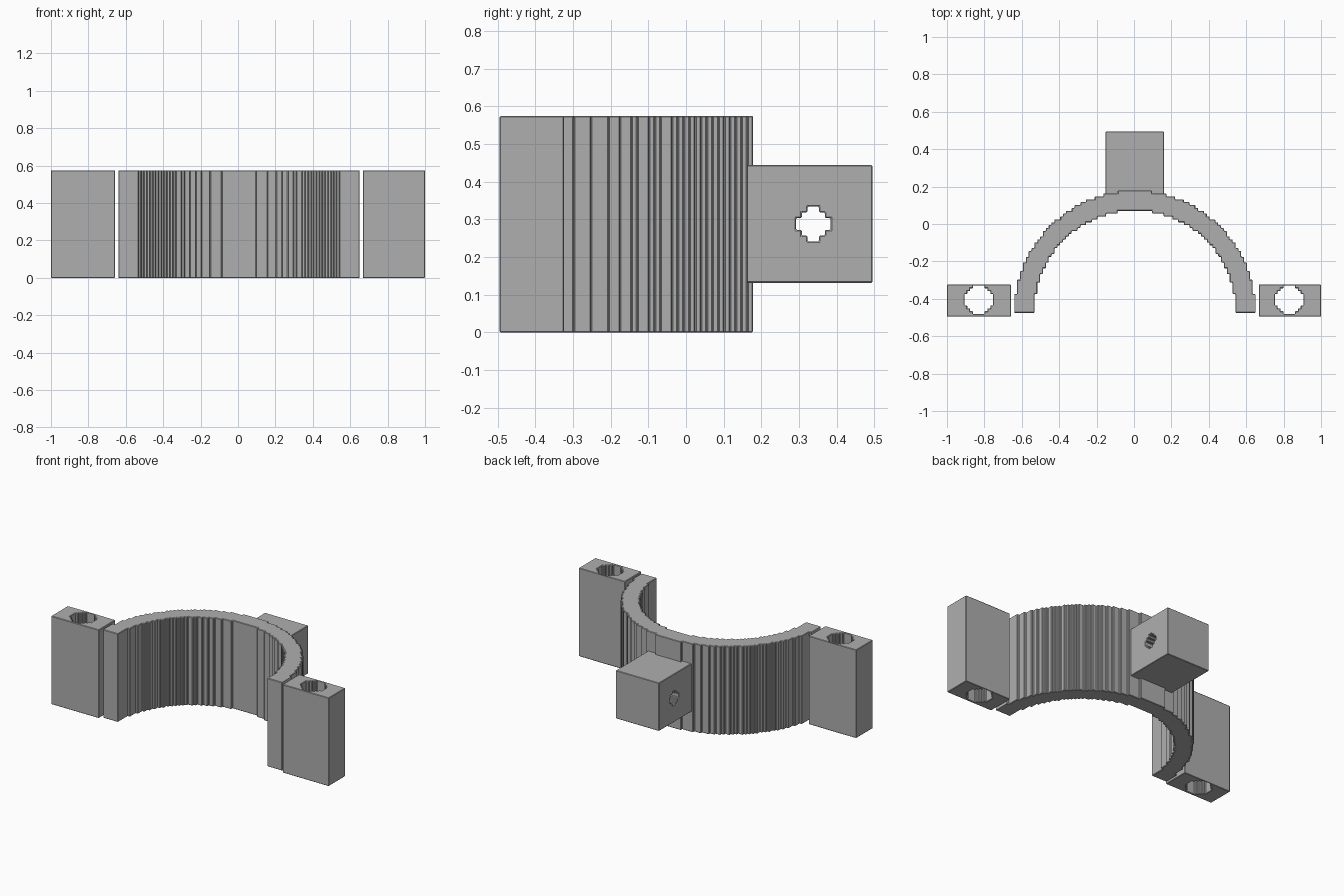
import bpy
import bmesh
import math
from mathutils import Matrix, Vector

cube = bpy.data.objects.get("Cube")
if cube:
    bpy.data.objects.remove(cube)

STEP = 0.01536      # size of the stair steps on round shapes
HEIGHT = 0.575

grey = bpy.data.materials.new("plain grey")
grey.use_nodes = True
grey.diffuse_color = (0.43, 0.43, 0.43, 1)
grey.node_tree.nodes["Principled BSDF"].inputs["Base Color"].default_value = grey.diffuse_color


def quarter(cells):
    """Stair-stepped quarter circle from the top round to the +x side."""
    n = round(cells)
    tops = [round(math.sqrt(max(cells ** 2 - (i + 0.5) ** 2, 0))) for i in range(n)] + [0]
    points = []
    for i in range(n):
        if tops[i] != tops[i + 1]:
            points += [(i + 1, tops[i]), (i + 1, tops[i + 1])]
    return [Vector((x * STEP, y * STEP)) for x, y in points]


def half(cells):
    right = quarter(cells)
    return [Vector((-p.x, p.y)) for p in reversed(right)] + right


def disc(cells, cx, cy):
    top = half(cells)[1:]
    bottom = [-p for p in top]
    return [p + Vector((cx, cy)) for p in top + bottom]


def rectangle(x0, x1, y0, y1):
    return [Vector(p) for p in ((x0, y0), (x1, y0), (x1, y1), (x0, y1))]


def prism(name, loops, low, high, axes=Matrix.Identity(4)):
    """Fill an outline, with any holes, and extrude it."""
    bm = bmesh.new()
    edges = []
    for loop in loops:
        verts = [bm.verts.new((p.x, p.y, low)) for p in loop]
        edges += [bm.edges.new((v, verts[i - 1])) for i, v in enumerate(verts)]
    bmesh.ops.triangle_fill(bm, edges=edges, use_beauty=True, normal=(0, 0, 1))
    made = bmesh.ops.extrude_face_region(bm, geom=bm.faces[:], use_keep_orig=True)
    moved = [g for g in made["geom"] if isinstance(g, bmesh.types.BMVert)]
    bmesh.ops.translate(bm, verts=moved, vec=(0, 0, high - low))
    bmesh.ops.recalc_face_normals(bm, faces=bm.faces[:])
    bm.transform(axes)
    mesh = bpy.data.meshes.new(name)
    bm.to_mesh(mesh)
    bm.free()
    mesh.materials.append(grey)
    obj = bpy.data.objects.new(name, mesh)
    bpy.context.collection.objects.link(obj)
    bevel = obj.modifiers.new("soft edges", "BEVEL")
    bevel.width = 0.003
    bevel.segments = 1
    bevel.limit_method = "ANGLE"
    return obj


# Half-ring clamp band
centre = Vector((0.005, -0.467))
outer = [p + centre for p in half(41.9)]
inner = [p + centre for p in half(34.95)]
for arc in (outer, inner):
    arc[0].y = arc[-1].y = -0.475
prism("clamp_band", [outer + inner[::-1]], 0, HEIGHT)

# Drilled lugs beside the band ends
for name, x0, x1, hole_x in (("right_lug", -1, -0.657, -0.83),
                             ("left_lug", 0.667, 1, 0.83)):
    prism(name, [rectangle(x0, x1, -0.495, -0.324), disc(4.9, hole_x, -0.405)], 0, HEIGHT)

# Rear mounting block with a cross hole, extruded along x
along_x = Matrix(((0, 0, 1, 0), (1, 0, 0, 0), (0, 1, 0, 0), (0, 0, 0, 1)))
prism("rear_block", [rectangle(0.12, 0.495, 0.132, 0.445), disc(2.9, 0.338, 0.288)],
      -0.152, 0.16, along_x)
